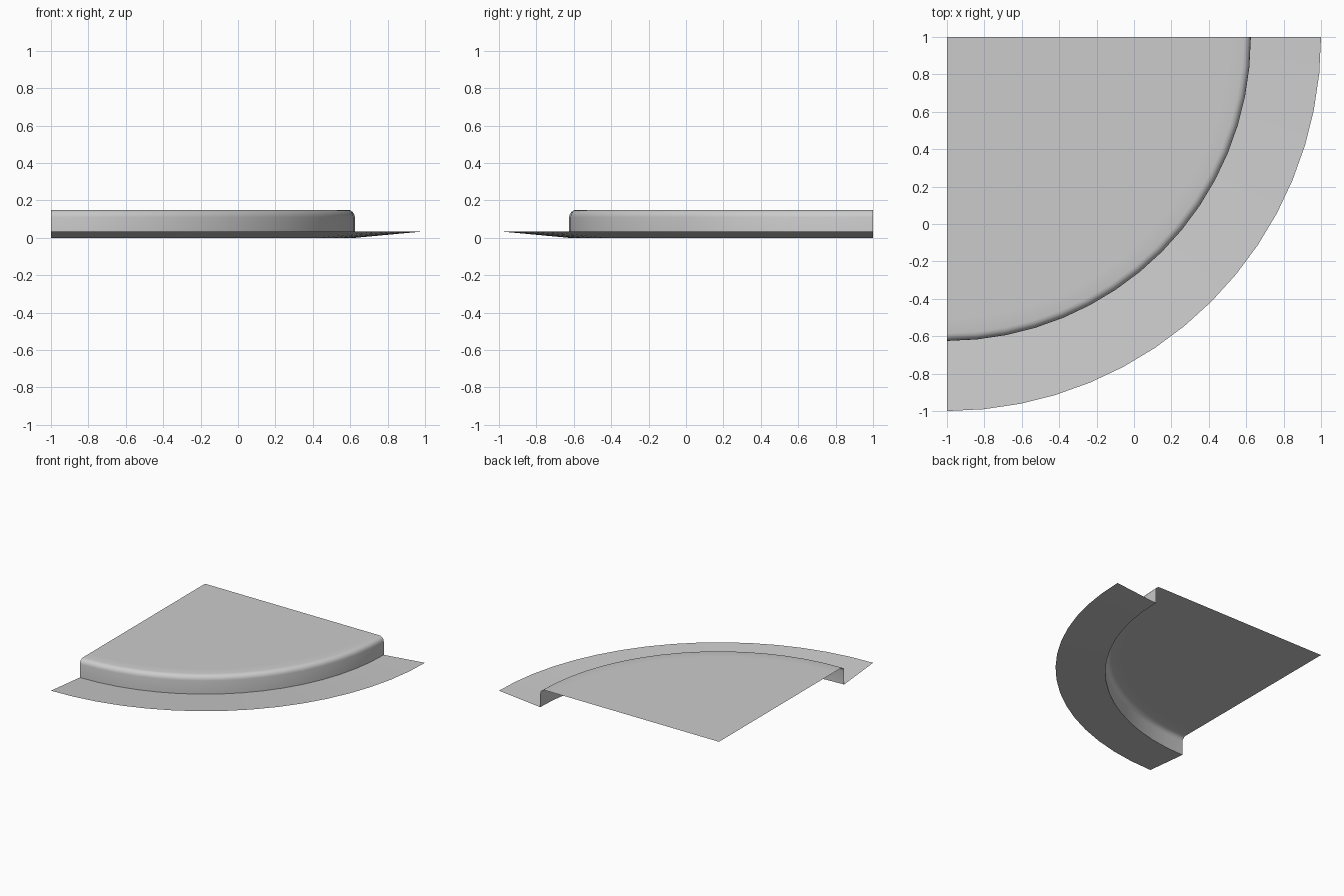
import bpy, bmesh, math
from mathutils import Matrix, Vector

cube = bpy.data.objects.get("Cube")
if cube:
    bpy.data.objects.remove(cube, do_unlink=True)

SEGMENTS = 16
CORNER = Vector((-1, 1, 0))

# Single concrete grey
grey = bpy.data.materials.new("light_grey")
grey.use_nodes = True
colour = (0.6, 0.6, 0.6, 1)
grey.diffuse_color = colour
grey.node_tree.nodes["Principled BSDF"].inputs["Base Color"].default_value = colour


def quarter_sweep(name, profile):
    """Sweep a (radius, height) profile a quarter turn about the corner."""
    bm = bmesh.new()
    verts = [bm.verts.new((CORNER.x, CORNER.y - r, z)) for r, z in profile]
    edges = [bm.edges.new(pair) for pair in zip(verts, verts[1:])]
    bmesh.ops.spin(bm, geom=verts + edges, cent=CORNER, axis=(0, 0, 1),
                   angle=math.pi / 2, steps=SEGMENTS)
    bmesh.ops.remove_doubles(bm, verts=bm.verts, dist=0.0005)
    # Open sheets: every face should look upward or outward
    for face in bm.faces:
        face.normal_update()
        out = face.calc_center_median() - CORNER
        out.z = 0
        if face.normal.dot(out.normalized() + Vector((0, 0, 1))) < 0:
            face.normal_flip()
    mesh = bpy.data.meshes.new(name)
    bm.to_mesh(mesh)
    bm.free()
    mesh.materials.append(grey)
    obj = bpy.data.objects.new(name, mesh)
    bpy.context.collection.objects.link(obj)
    bpy.ops.object.select_all(action='DESELECT')
    obj.select_set(True)
    bpy.context.view_layer.objects.active = obj
    bpy.ops.object.shade_smooth_by_angle(angle=math.radians(40))
    return obj


# Raised pavement slab with rounded curb edge
rounding = 0.04
arc = [(1.585 + rounding * math.sin(a), 0.11 + rounding * math.cos(a))
       for a in (math.radians(22.5 * i) for i in range(5))]
quarter_sweep("raised_curb", [(0, 0.15), (1.5, 0.15)] + arc + [(1.625, 0)])

# Sloping gutter around the curb
quarter_sweep("gutter", [(1.625, 0), (2, 0.035)])
